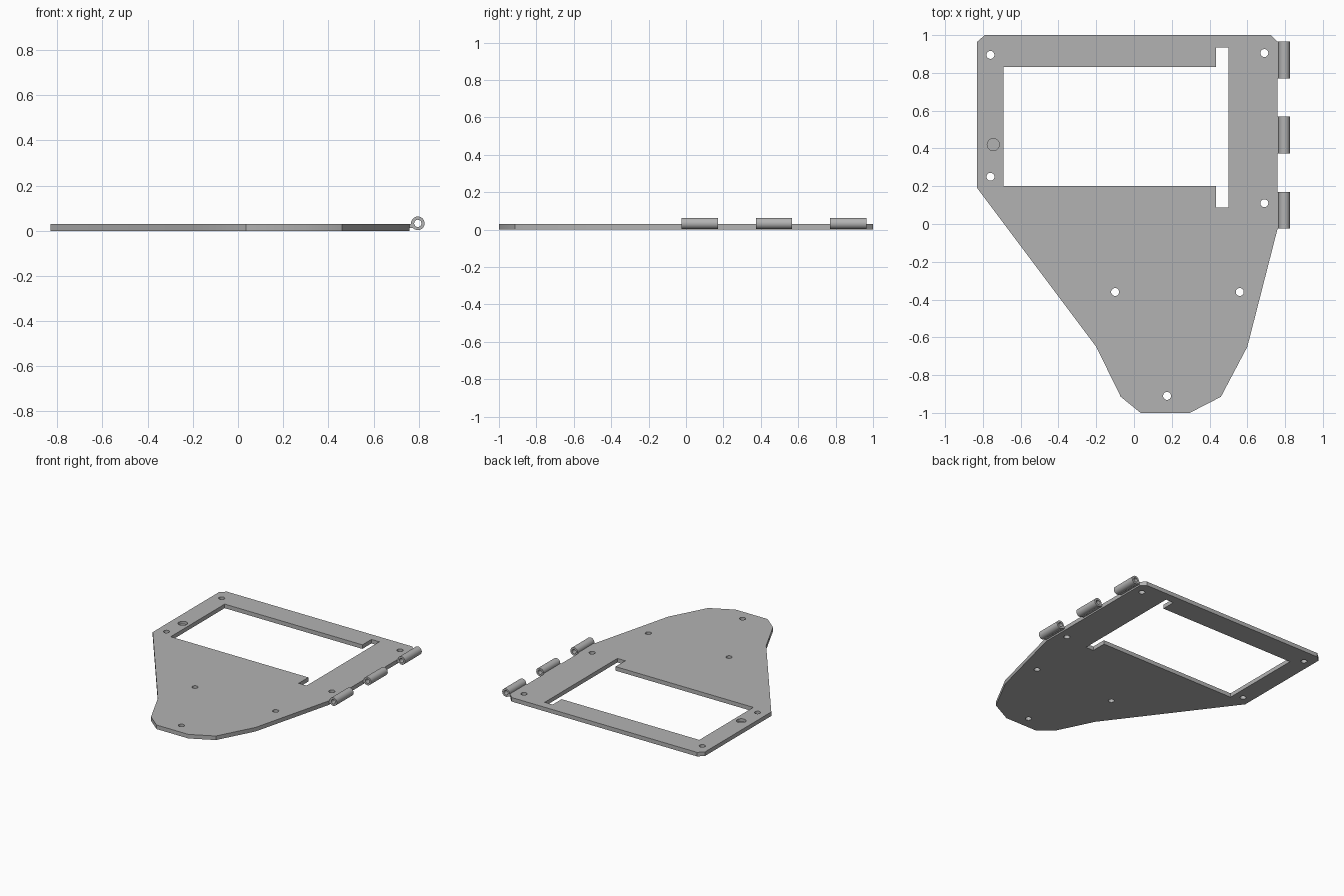
import bpy
import bmesh
from math import cos, sin, tau

cube = bpy.data.objects.get("Cube")
if cube:
    bpy.data.objects.remove(cube, do_unlink=True)

THICK = 0.03

grey = bpy.data.materials.new("plain grey")
grey.use_nodes = True
grey.diffuse_color = (0.45, 0.45, 0.45, 1)
grey.node_tree.nodes["Principled BSDF"].inputs["Base Color"].default_value = grey.diffuse_color


def circle(cx, cy, r, n=32):
    return [(cx + r * cos(tau * i / n), cy + r * sin(tau * i / n)) for i in range(n)]


def prism(bm, points, z0, z1):
    """Extrude a flat outline from z0 to z1."""
    face = bm.faces.new([bm.verts.new((x, y, z0)) for x, y in points])
    new = bmesh.ops.extrude_face_region(bm, geom=[face])["geom"]
    verts = [g for g in new if isinstance(g, bmesh.types.BMVert)]
    bmesh.ops.translate(bm, verts=verts, vec=(0, 0, z1 - z0))


def finish(bm, name):
    bmesh.ops.recalc_face_normals(bm, faces=bm.faces)
    mesh = bpy.data.meshes.new(name)
    bm.to_mesh(mesh)
    bm.free()
    mesh.materials.append(grey)
    obj = bpy.data.objects.new(name, mesh)
    bpy.context.collection.objects.link(obj)
    return obj


def smooth(obj):
    bpy.ops.object.select_all(action="DESELECT")
    obj.select_set(True)
    bpy.context.view_layer.objects.active = obj
    bpy.ops.object.shade_smooth_by_angle(angle=0.5)


# Plate outline
outline = [(-0.83, 0.965), (-0.83, 0.19), (-0.2, -0.65), (-0.07, -0.915),
           (0.035, -1), (0.295, -1), (0.46, -0.915), (0.6, -0.65),
           (0.76, -0.025), (0.76, 0.965), (0.725, 1), (-0.79, 1)]
bm = bmesh.new()
prism(bm, outline, 0, THICK)
plate = finish(bm, "base_plate")

# Cutter: window with end slot, screw holes and one blind recess
window = [(-0.69, 0.2), (0.435, 0.2), (0.435, 0.087), (0.5, 0.087),
          (0.5, 0.935), (0.435, 0.935), (0.435, 0.83), (-0.69, 0.83)]
holes = [(-0.76, 0.895), (0.69, 0.905), (-0.76, 0.25), (0.69, 0.11),
         (-0.1, -0.36), (0.56, -0.36), (0.175, -0.91)]
bm = bmesh.new()
prism(bm, window, -0.1, 0.1)
for x, y in holes:
    prism(bm, circle(x, y, 0.021), -0.1, 0.1)
prism(bm, circle(-0.745, 0.42, 0.032), 0.01, 0.1)
cutter = finish(bm, "plate_cutter")
cutter.hide_render = True

cut = plate.modifiers.new("openings", "BOOLEAN")
cut.operation = "DIFFERENCE"
cut.solver = "EXACT"
cut.object = cutter
bpy.context.view_layer.objects.active = plate
bpy.ops.object.modifier_apply(modifier=cut.name)
bpy.data.objects.remove(cutter, do_unlink=True)
smooth(plate)

# Hinge knuckles: hollow barrels along the left edge, with a web to the plate
LENGTH = 0.195
for label, y in (("front", -0.025), ("middle", 0.373), ("back", 0.77)):
    bm = bmesh.new()
    rings = [[bm.verts.new((0.796 + px, y + dy, 0.033 + pz)) for px, pz in circle(0, 0, r)]
             for r, dy in ((0.03, 0), (0.03, LENGTH), (0.016, LENGTH), (0.016, 0))]
    for a, b in zip(rings, rings[1:] + rings[:1]):
        for i in range(len(a)):
            j = (i + 1) % len(a)
            bm.faces.new((a[i], a[j], b[j], b[i]))
    smooth(finish(bm, label + "_hinge_knuckle"))

    bm = bmesh.new()
    prism(bm, [(0.755, y), (0.776, y), (0.776, y + LENGTH), (0.755, y + LENGTH)], 0.012, THICK)
    finish(bm, label + "_hinge_web")
